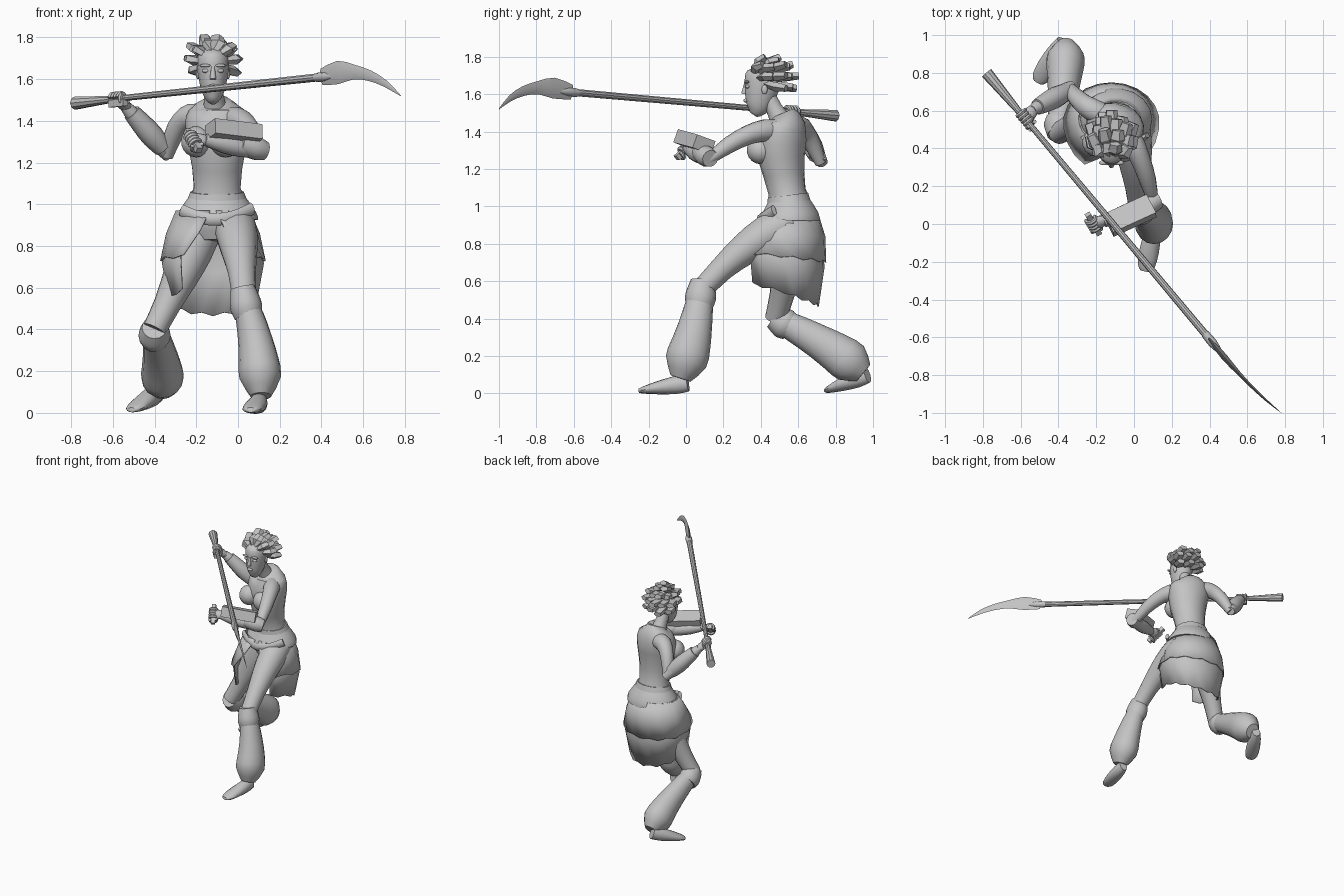
import bpy, bmesh, math
from mathutils import Vector, Matrix

cube = bpy.data.objects.get("Cube")
if cube:
    bpy.data.objects.remove(cube, do_unlink=True)

COLOUR = (0.55, 0.55, 0.55, 1)
grey = bpy.data.materials.new("plain grey")
grey.use_nodes = True
grey.diffuse_color = COLOUR
grey.node_tree.nodes["Principled BSDF"].inputs["Base Color"].default_value = COLOUR

SIDE, BACK, UP = Vector((1, 0, 0)), Vector((0, 1, 0)), Vector((0, 0, 1))
FRONT = -BACK
CHEST_FRONT = Vector((-.35, -.94, 0))


def finish(name, bm, smooth=True):
    bmesh.ops.recalc_face_normals(bm, faces=bm.faces)
    mesh = bpy.data.meshes.new(name)
    bm.to_mesh(mesh)
    bm.free()
    mesh.materials.append(grey)
    obj = bpy.data.objects.new(name, mesh)
    bpy.context.collection.objects.link(obj)
    if smooth:
        bpy.ops.object.select_all(action='DESELECT')
        obj.select_set(True)
        bpy.context.view_layer.objects.active = obj
        bpy.ops.object.shade_smooth_by_angle(angle=math.radians(50))
    return obj


def refine(rows):
    """Insert a curved midpoint between neighbouring sections."""
    result, last = [], len(rows) - 1
    for i in range(last):
        near = (rows[i], rows[i + 1], rows[max(i - 1, 0)], rows[min(i + 2, last)])
        result += [rows[i], tuple((9 * (p + q) - r - s) / 16 for p, q, r, s in zip(*near))]
    return result + [rows[-1]]


def loft(name, rows, ref=UP, ref_end=None, sides=14, smooth=True):
    """Skin elliptical sections given as (centre, side radius, ref radius)."""
    rows = [(*centre, *radii) for centre, *radii in rows]
    if smooth and len(rows) > 2:
        rows = refine(rows)
    bm, rings, last = bmesh.new(), [], len(rows) - 1
    centres = [Vector(row[:3]) for row in rows]
    for i, centre in enumerate(centres):
        width, height = rows[i][3:]
        tangent = (centres[min(i + 1, last)] - centres[max(i - 1, 0)]).normalized()
        across = tangent.cross(ref.lerp(ref_end or ref, i / last)).normalized()
        top = across.cross(tangent)
        angles = [math.tau * k / sides for k in range(sides)]
        rings.append([bm.verts.new(centre + across * width * math.cos(a) + top * height * math.sin(a))
                      for a in angles])
    for low, high in zip(rings, rings[1:]):
        for k in range(sides):
            n = (k + 1) % sides
            bm.faces.new((low[k], low[n], high[n], high[k]))
    bm.faces.new(rings[0])
    bm.faces.new(rings[-1])
    return finish(name, bm, smooth)


def bend(name, start, end, radii, control=None, ref=UP, flat=1, **options):
    """Loft along a straight or bent path, with the radii spread evenly."""
    start, end = Vector(start), Vector(end)
    middle = Vector(control) if control else (start + end) / 2
    rows = []
    for i, radius in enumerate(radii):
        t = i / (len(radii) - 1)
        centre = start.lerp(middle, t).lerp(middle.lerp(end, t), t)
        rows.append((centre, radius * flat, radius))
    return loft(name, rows, ref, **options)


def stack(name, x, rows, **options):
    """Loft upright sections given as (y, z, half width, half depth)."""
    return loft(name, [((x, y, z), w, d) for y, z, w, d in rows], FRONT, **options)


def ball(name, centre, size):
    bm = bmesh.new()
    matrix = Matrix.Translation(centre) @ Matrix.Diagonal((*size, 1))
    bmesh.ops.create_uvsphere(bm, u_segments=14, v_segments=9, radius=1, matrix=matrix)
    return finish(name, bm)


def box(name, centre, along, up, size):
    x = Vector(along).normalized()
    y = Vector(up).cross(x).normalized()
    axes = Matrix((x, y, x.cross(y))).transposed().to_4x4()
    bm = bmesh.new()
    matrix = Matrix.Translation(centre) @ axes @ Matrix.Diagonal((*size, 1))
    bmesh.ops.create_cube(bm, size=1, matrix=matrix)
    return finish(name, bm, False)


def grip(name, centre, axis, wrist):
    """A closed hand: palm on the wrist side, fingers curled round an axis."""
    centre, axis, wrist = Vector(centre), Vector(axis).normalized(), Vector(wrist)
    palm = wrist - centre
    palm = (palm - axis * palm.dot(axis)).normalized()
    across = axis.cross(palm)
    for i, finger in enumerate(("little", "ring", "middle", "index", "thumb")):
        turn = -1 if finger == "thumb" else 1
        path = []
        for step in range(6):
            a = turn * (step * .8 - .5)
            spot = palm * math.cos(a) + across * math.sin(a)
            path.append((centre + axis * (.02 * i - .035) + spot * .026, .011, .011))
        loft(f"{name}_{finger}", path, axis, sides=6)
    bend(name + "_palm", centre + palm * .015, wrist, (.035, .036, .026), ref=axis, flat=.75)


# Torso, neck and bust
stack("torso", -.1, [(.55, .82, .11, .09), (.56, .93, .165, .135), (.54, 1.08, .113, .1),
                     (.51, 1.26, .138, .125), (.515, 1.38, .155, .13), (.535, 1.45, .14, .1),
                     (.52, 1.5, .06, .06)], ref_end=CHEST_FRONT, sides=18)
bend("neck", (-.11, .51, 1.45), (-.12, .43, 1.6), (.06, .045, .046), ref=FRONT)
for label, x, y in (("left", -.06, .4), ("right", -.2, .43)):
    ball(label + "_breast", (x, y, 1.3), (.075, .075, .075))

# Head and face
FACE = -.12
stack("head", FACE, [(.36, 1.49, .018, .022), (.375, 1.515, .042, .052), (.39, 1.56, .06, .074),
                     (.41, 1.66, .077, .098), (.42, 1.72, .07, .09), (.42, 1.76, .02, .02)], sides=16)
bend("nose", (FACE, .32, 1.66), (FACE, .31, 1.6), (.008, .012, .015), ref=FRONT, sides=8)
ball("lips", (FACE, .32, 1.565), (.024, .013, .011))
for label, s in (("left", 1), ("right", -1)):
    ball(label + "_eye", (FACE + s * .034, .33, 1.64), (.02, .013, .01))
    ball(label + "_brow", (FACE + s * .036, .325, 1.665), (.03, .014, .008))
    ball(label + "_ear", (FACE + s * .072, .42, 1.625), (.01, .016, .026))

# Chunky hair locks swept backwards
skull = Vector((FACE, .42, 1.675))
for row, count in enumerate((4, 8, 7, 4)):
    lift, spread = math.radians(68 - 29 * row), math.radians(155 - 32 * row)
    for i in range(count):
        turn = spread * (2 * i / (count - 1) - 1)
        out = (SIDE * math.sin(turn) + BACK * math.cos(turn)) * math.cos(lift) + UP * math.sin(lift)
        tip = skull + out * (.115 + .02 * (i % 2)) + BACK * .05
        bend(f"hair_lock_{row}_{i}", skull + out * .06 + FRONT * .02, tip, (.018, .026, .02),
             skull + out * .12, ref=Vector((.1, .2, 1)), flat=1.6, sides=5, smooth=False)

# Arms: right raised to the pole, left folded across the chest
UPPER_ARM = (.06, .06, .052, .045, .03)
FOREARM = (.03, .045, .045, .028)
GUARD = (.046, .056, .052, .043)
POLE_AXIS = Vector((.64, -.76, .06))
HANDLE_AXIS = Vector((.35, -.6, -.55))
bend("right_upper_arm", (-.17, .58, 1.42), (-.34, .72, 1.23), UPPER_ARM, (-.29, .63, 1.46))
bend("right_forearm", (-.33, .73, 1.23), (-.54, .6, 1.47), FOREARM)
bend("right_arm_guard", (-.36, .7, 1.27), (-.51, .62, 1.44), GUARD)
grip("right_hand", (-.575, .56, 1.505), POLE_AXIS, (-.53, .61, 1.46))
box("right_hand_plate", (-.575, .54, 1.485), POLE_AXIS, UP, (.11, .03, .035))
bend("left_upper_arm", (-.05, .5, 1.4), (.1, .12, 1.25), UPPER_ARM, (.05, .36, 1.44))
bend("left_forearm", (.11, .12, 1.25), (-.16, .01, 1.31), FOREARM)
bend("left_elbow_cuff", (.13, .13, 1.255), (.01, .07, 1.29), GUARD)
grip("left_hand", (-.215, 0, 1.305), HANDLE_AXIS, (-.15, .02, 1.31))
box("left_hand_handle", (-.215, 0, 1.305), HANDLE_AXIS, UP, (.15, .03, .03))
box("forearm_block", (-.02, .045, 1.345), (.24, .11, -.03), (0, .35, .94), (.25, .115, .075))


# Legs, baggy lower trousers, knee bands and feet
def leg(label, hip, thigh, knee, calf, ankle, band_top, band_end):
    bend(label + "_thigh", hip, knee, (.1, .1, .085, .066, .058), thigh, SIDE, sides=16)
    bend(label + "_trouser", knee, ankle, (.055, .07, .082, .095, .1, .05), calf, SIDE, 1.12, sides=16)
    bend(label + "_knee_band", band_top, band_end, (.06, .071, .077, .066), None, SIDE, 1.08, sides=16)


def foot(label, heel, toe):
    shape = ((0, .03, .045), (.25, .045, .048), (.6, .052, .036), (.9, .045, .02), (1, .025, .012))
    loft(label + "_foot", [(Vector(heel).lerp(Vector(toe), t), w, h) for t, w, h in shape], sides=12)


leg("left", (-.02, .56, .92), (.01, .3, .8), (.03, .08, .55), (.11, .05, .3), (.11, -.03, .08),
    (.02, .09, .6), (.05, .07, .46))
leg("right", (-.17, .58, .9), (-.27, .55, .65), (-.4, .48, .4), (-.36, .8, .24), (-.36, .95, .11),
    (-.4, .47, .41), (-.4, .56, .35))
foot("left", (.11, .01, .055), (.06, -.25, .014))
foot("right", (-.38, .97, .1), (-.51, .75, .014))


# Open skirt: layered cloth wrapped round the back, reaching forward over the thighs
def skirt(name, rows, dip, grow, opening):
    """Rows are (y, z, x radius, y radius, forward stretch, half opening in radians)."""
    columns, bm, grid = 18, bmesh.new(), []
    for j, (y, z, rx, ry, forward, gap) in enumerate(rows):
        gap, line = gap * opening, []
        for i in range(columns + 1):
            a = gap - math.pi / 2 + (math.tau - 2 * gap) * i / columns
            across, along = math.cos(a), math.sin(a)
            drop = (dip * (along + .8) + .02 * (i % 2)) * j / len(rows)
            depth = (ry + grow) * (forward if along < 0 else 1)
            line.append(bm.verts.new((-.12 + (rx + grow) * across, y + depth * along, z - drop)))
        grid.append(line)
    for top, low in zip(grid, grid[1:]):
        for i in range(columns):
            bm.faces.new((top[i], top[i + 1], low[i + 1], low[i]))
    finish(name, bm).modifiers.new("cloth", 'SOLIDIFY').thickness = .008


SKIRT = [(.555, .97, .17, .14, 1, .1), (.55, .87, .215, .185, 1.1, .35),
         (.54, .76, .245, .2, 1.3, .7), (.53, .6, .21, .18, 1.4, .8)]
skirt("skirt", SKIRT, .09, 0, 1)
skirt("skirt_overlay", SKIRT[:-1], .04, .01, .85)
stack("belt", -.1, [(.555, .925, .197, .165), (.555, .96, .188, .155), (.55, 1.03, .14, .114)], sides=18)
stack("waistband", -.1, [(.55, 1.02, .144, .118), (.545, 1.06, .128, .11)], sides=18)
bend("sash", (-.27, .46, .97), (.07, .47, .98), [.03] * 6, (-.1, .32, .88), flat=.5, sides=8)

# Pole weapon: flared butt, shaft, collar and curved blade
butt, socket = Vector((-.78, .8, 1.485)), Vector((.4, -.61, 1.61))
loft("pole", [(butt.lerp(socket, t), r, r) for t, r in ((0, .032), (.13, .019), (.16, .015), (1, .02))],
     sides=10, smooth=False)
bend("blade_collar", butt.lerp(socket, .98), butt.lerp(socket, 1.05), (.022, .024, .012), sides=8)
bend("blade", socket, (.78, -1, 1.52), (.04, .056, .035, .026, .017, .002), (.6, -.86, 1.69),
     flat=.3, sides=4)
